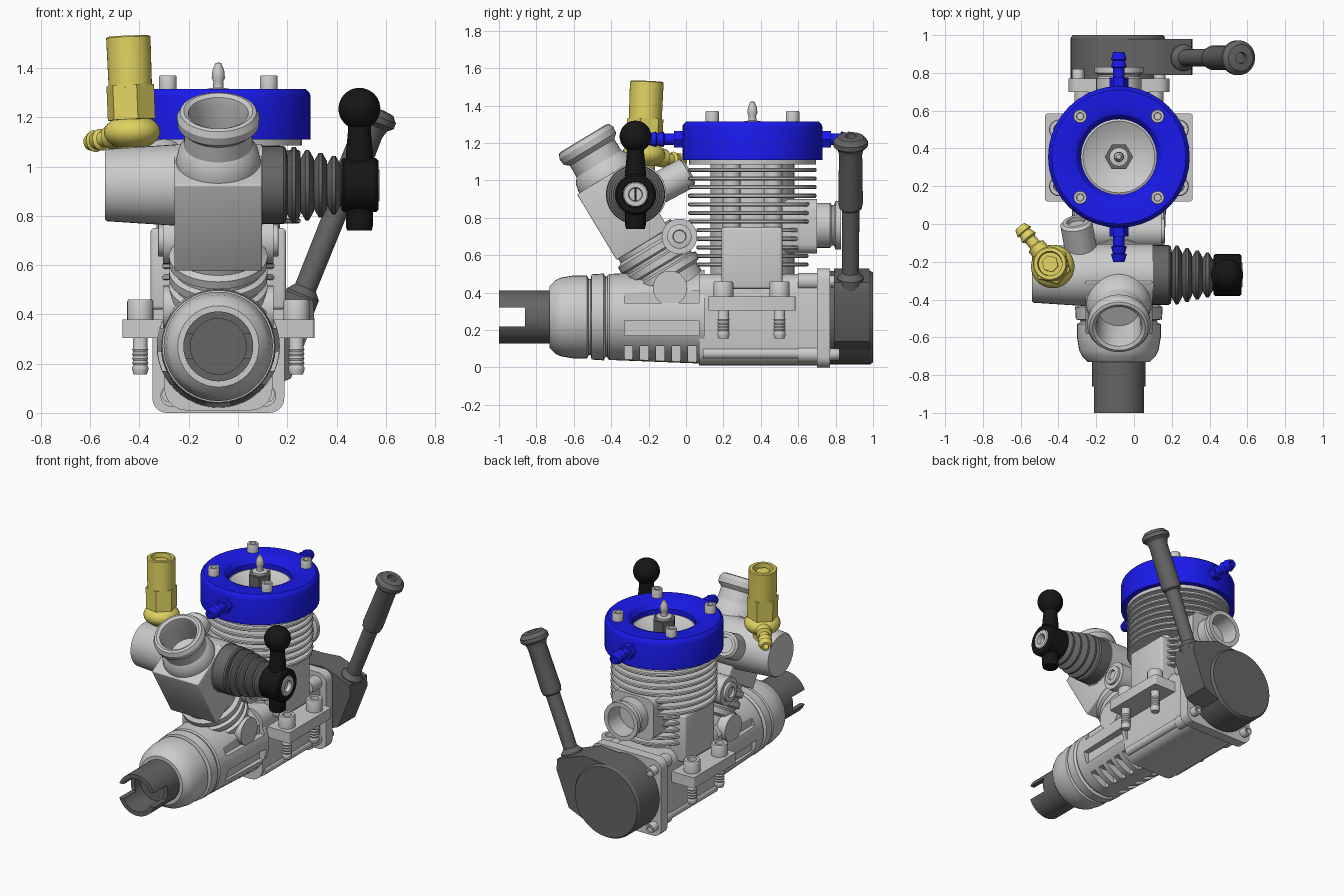
import bpy, bmesh, math
from mathutils import Vector, Matrix

if "Cube" in bpy.data.objects:
    bpy.data.objects.remove(bpy.data.objects["Cube"])

CX, CZ, CY = -0.08, 0.27, 0.355      # crank axis x/z, cylinder axis y
X, Y, Z = Vector((1, 0, 0)), Vector((0, 1, 0)), Vector((0, 0, 1))


def mat(name, c):
    m = bpy.data.materials.new(name)
    m.diffuse_color = (*c, 1)
    m.use_nodes = True
    m.node_tree.nodes["Principled BSDF"].inputs["Base Color"].default_value = m.diffuse_color
    return m


BLUE = mat("blue_anodised", (0.01, 0.01, 0.85))
BRASS = mat("brass", (0.75, 0.65, 0.12))
DARK = mat("dark_grey", (0.13, 0.13, 0.13))
BLACK = mat("black", (0.008, 0.008, 0.008))


def add(name, bm, m=None):
    bmesh.ops.recalc_face_normals(bm, faces=bm.faces)
    me = bpy.data.meshes.new(name)
    bm.to_mesh(me)
    bm.free()
    ob = bpy.data.objects.new(name, me)
    bpy.context.collection.objects.link(ob)
    if m:
        me.materials.append(m)
    return ob


def lathe(name, prof, origin, axis=Z, m=None, seg=40, scale=(1, 1, 1)):
    """Revolve (radius, distance) points about an axis."""
    bm = bmesh.new()
    vs = [bm.verts.new((r, 0, t)) for r, t in prof]
    es = [bm.edges.new(p) for p in zip(vs, vs[1:])]
    bmesh.ops.spin(bm, geom=vs + es, cent=(0, 0, 0), axis=(0, 0, 1), angle=math.tau, steps=seg)
    bmesh.ops.remove_doubles(bm, verts=bm.verts, dist=1e-5)
    rot = Vector(axis).to_track_quat('Z', 'Y').to_matrix().to_4x4()
    bm.transform(Matrix.Translation(origin) @ rot @ Matrix.Diagonal((*scale, 1)))
    return add(name, bm, m)


def rod(name, r, a, b, m=None, seg=32):
    a, b = Vector(a), Vector(b)
    n = (b - a).length
    return lathe(name, [(0, 0), (r, 0), (r, n), (0, n)], a, b - a, m, seg)


def box(name, lo, hi, m=None, bevel=0.0, axis=None, seg=3):
    lo, hi = Vector(lo), Vector(hi)
    bm = bmesh.new()
    bmesh.ops.create_cube(bm, size=1)
    bm.transform(Matrix.Translation((lo + hi) / 2) @ Matrix.Diagonal((*(hi - lo), 1)))
    if bevel:   # bevel only edges running along one axis, or all
        es = [e for e in bm.edges if axis is None or
              abs((e.verts[0].co - e.verts[1].co).normalized()[axis]) > 0.9]
        bmesh.ops.bevel(bm, geom=es, offset=bevel, segments=seg, affect='EDGES', profile=0.5)
    return add(name, bm, m)


def cut(ob, cutters):
    for c in cutters:
        md = ob.modifiers.new("cut", 'BOOLEAN')
        md.operation, md.object, md.solver = 'DIFFERENCE', c, 'EXACT'
        bpy.context.view_layer.objects.active = ob
        bpy.ops.object.modifier_apply(modifier=md.name)
        bpy.data.objects.remove(c)


def ball(r, c=0.0, n=12, a0=-90, a1=90):
    return [(max(0, r * math.cos(math.radians(a0 + (a1 - a0) * i / n))),
             c + r * math.sin(math.radians(a0 + (a1 - a0) * i / n))) for i in range(n + 1)]


def bolt(name, at, axis, r, h, shank=0.0, m=None):
    """Socket-head screw whose head sits on the given point."""
    p = [(0, -shank), (r * .5, -shank), (r * .62, -shank + .02), (r * .62, 0)] if shank else [(0, 0)]
    for i in range(5 if shank else 0):    # thread rings
        t = -shank + .03 + i * .018
        p[-1:-1] = [(r * .62, t), (r * .54, t + .009)]
    p += [(r, 0), (r, h * .9), (r * .92, h), (r * .55, h), (r * .5, h * .5), (0, h * .5)]
    return lathe(name, p, at, axis, m, 24)


# crankshaft sleeve with cross slot
shaft = lathe("drive_shaft", [(0, -.6), (.142, -.6), (.142, -1), (.113, -1), (.113, -.8), (0, -.8)],
              (CX, 0, CZ), Y, DARK)
cut(shaft, [box("slot", (-.5, -1.1, .22), (.4, -.86, .32))])

# nose and front housing with pockets and cooling slots
lathe("nose", [(0, -.73), (.165, -.73), (.195, -.7), (.21, -.67), (.222, -.6), (.222, -.53), (.203, -.52),
               (.203, -.51), (.228, -.505), (.232, -.44), (.215, -.43), (.215, -.4), (0, -.4)], (CX, 0, CZ), Y)
housing = lathe("front_housing", [(0, -.42), (.222, -.42), (.23, -.41), (.25, .1), (0, .1)], (CX, 0, CZ), Y, seg=48)
cutters = []
for s in (-1, 1):
    def sx(a, b):
        return sorted((CX + s * a, CX + s * b))
    for z0, z1 in ((.17, .25), (.345, .41)):
        a, b = sx(.195, .4)
        cutters.append(box("pocket", (a, -.33, z0), (b, .07, z1)))
    for i in range(5):
        a, b = sx(.05, .4)
        cutters.append(box("slot", (a, -.33 + .085 * i, -.02), (b, -.285 + .085 * i, .115)))
cut(housing, cutters)

# crankcase, rear plate and mounting lugs
box("crankcase", (CX - .22, .07, .01), (CX + .22, .72, .5), bevel=.09, axis=1, seg=5)
box("rear_plate", (CX - .268, .70, 0), (CX + .268, .77, .53), bevel=.06, axis=1, seg=5)
box("mounting_lugs", (CX - .39, .12, .305), (CX + .39, .585, .38), bevel=.012, axis=2)
for s in (-1, 1):
    rod("case_ridge", .03, (CX + s * .2, .09, .075), (CX + s * .2, .71, .075))
    for y in (.2, .5):
        bolt("lug_bolt", (CX + s * .317, y, .38), Z, .053, .08, .225)
    for z in (.07, .46):
        bolt("plate_screw", (CX + s * .215, .77, z), Y, .032, .05)
        rod("plate_screw_boss", .045, (CX + s * .19, .6, z), (CX + s * .19, .71, z))

# pull starter: drum, arm and grip
lathe("starter_drum", [(0, .76), (.25, .76), (.25, .985), (.24, 1), (0, 1)], (CX - .005, 0, CZ - .003), Y, DARK, 48)
bm = bmesh.new()
arm = [(-.08, .515), (.1, .53), (.16, .51), (.305, .455), (.31, .38), (.215, .14), (.1, .09), (-.08, .2)]
f = bm.faces.new([bm.verts.new((x, .79, z)) for x, z in arm])
g = bmesh.ops.extrude_face_region(bm, geom=[f])['geom']
bmesh.ops.translate(bm, vec=(0, .19, 0), verts=[v for v in g if isinstance(v, bmesh.types.BMVert)])
add("starter_arm", bm, DARK)
lathe("starter_grip", [(0, 0), (.07, 0), (.07, .13), (.045, .16), (.047, .52), (.06, .53), (.066, .56), (.062, .84),
                       (.07, .87), (.092, .89), (.092, .915), (.07, .94), (.03, .945), (.028, .92), (0, .92)],
      (.215, .88, .36), (.345, 0, .86), DARK)

# finned cylinder
C = (CX, CY, 0)
lathe("cylinder_core", [(0, .4), (.225, .4), (.225, 1.11), (0, 1.11)], C)
for i in range(12):
    z = .55 + .046 * i
    low = z < .75
    lathe("cooling_fin", [(0, z - .011), (.333, z - .011), (.34, z - .006), (.34, z + .006), (.333, z + .011),
                          (0, z + .011)], C, seg=48, scale=(.8 if low else .98, .88 if low else 1.01, 1))
lathe("cylinder_top_plate", [(0, 1.085), (.34, 1.085), (.34, 1.112), (0, 1.112)], C)
box("cylinder_side_block", (CX - .275, .19, .42), (CX + .275, .515, .75), bevel=.015)
for s in (-1, 1):
    rod("cylinder_column", .05, (CX + s * .2, CY - .11, .5), (CX + s * .2, CY - .11, 1.1))
    rod("cylinder_column", .05, (CX + s * .2, CY + .11, .5), (CX + s * .2, CY + .11, 1.1))

# exhaust port
lathe("exhaust_port", [(0, .5), (.12, .5), (.12, .77), (.108, .78), (.108, .79), (.13, .8), (.13, .83), (.1, .83),
                       (.1, .62), (0, .62)], (CX, 0, .76), Y)
box("exhaust_mount", (CX - .16, .5, .61), (CX + .16, .7, .9), bevel=.05, axis=1)

# water-cooled head, bolts, nipples and glow plug
lathe("cooling_head", [(.2, 1.11), (.375, 1.11), (.375, 1.285), (.37, 1.3), (.355, 1.315), (.25, 1.315),
                       (.225, 1.305), (.2, 1.27), (.2, 1.11)], C, m=BLUE, seg=40)
lathe("head_button", [(0, 1.1), (.202, 1.1), (.202, 1.235), (.19, 1.24), (.1, 1.19), (0, 1.19)], C)
for s in (-1, 1):
    for q in (-1, 1):
        bolt("head_bolt", (CX + s * .205, CY + q * .215, 1.312), Z, .036, .058)
    rod("nipple_hex", .05, (CX, CY + s * .35, 1.22), (CX, CY + s * .42, 1.22), BLUE, 6)
    lathe("water_nipple", [(0, .4), (.03, .4), (.03, .47), (.042, .475), (.032, .51), (.042, .515), (.03, .555),
                           (.016, .555), (.016, .5), (0, .5)], (CX, CY, 1.22), Y * s, BLUE, 24)
rod("plug_hex", .075, (CX, CY, 1.18), (CX, CY, 1.3), DARK, 6)
lathe("glow_plug_tip", [(0, 1.29), (.05, 1.29), (.05, 1.315), (.022, 1.32), (.02, 1.345), (.027, 1.36), (.024, 1.39),
                        (.012, 1.42), (0, 1.423)], C, seg=24)

# tilted carburettor neck, body block and intake
P, D = Vector((CX, -.14, .55)), Vector((0, -.517, .856))
lathe("carburettor_neck", [(0, -.25), (.175, -.25), (.175, -.09), (.2, -.075), (.2, -.04), (.18, -.03), (.18, -.015),
                           (.2, -.005), (.2, .03), (.18, .04), (.18, .055), (.2, .065), (.2, .1), (.175, .115),
                           (.175, .18), (0, .18)], P, D)
block = box("carburettor_block", (-.178, -.185, .14), (.178, .14, .55), bevel=.008)
block.data.transform(Matrix.Translation(P) @ Matrix.Rotation(math.atan2(.517, .856), 4, 'X'))
lathe("intake", [(0, .4), (.17, .4), (.172, .55), (.162, .6), (.14, .63), (.138, .7), (.15, .71), (.165, .725),
                 (.168, .76), (.155, .785), (.14, .79), (.122, .78), (.115, .75), (.115, .58), (0, .58)], P, D)

# throttle barrel, bellows and lever
B = (0, -.27, .925)
lathe("throttle_barrel", [(0, -.54), (.14, -.54), (.147, -.53), (.165, -.25), (.165, .1), (0, .1)], B, X)
bel = [(0, .08), (.158, .08), (.158, .185), (.15, .195)]
for i in range(4):
    t, r = .2 + .054 * i, .155 - .012 * i
    bel += [(r - .035, t), (r, t + .02), (r, t + .034), (r - .035, t + .054)]
lathe("throttle_bellows", bel + [(.085, .43), (0, .43)], B, X, DARK)
lathe("lever_hub", [(0, .42), (.1, .42), (.11, .43), (.11, .56), (.1, .57), (.07, .57), (.07, .545), (0, .545)],
      B, X, BLACK)
bolt("lever_screw", (.52, -.27, .925), X, .068, .055)
lathe("throttle_lever", [(0, .74), (.05, .74), (.055, .76), (.055, 1.05), (.046, 1.15)]
      + ball(.085, 1.235, 12, -57, 90), (.493, -.27, 0), Z, BLACK)

# clamp bosses on the carburettor mount
for y, z, r in ((-.035, .70, .095), (-.085, .425, .092)):
    rod("clamp_boss", r, (CX - .225, y, z), (CX + .225, y, z))
for s in (-1, 1):
    bolt("clamp_screw", (CX + s * .215, -.035, .70), X * s, .065, .03)
lathe("idle_screw_housing", [(0, 0), (.085, 0), (.085, .23), (.07, .245), (.05, .245), (.05, .22), (0, .22)],
      (-.27, -.2, .93), (-.15, .85, .45))

# brass needle valve and fuel nipple
N = Vector((-.43, -.225, 1.14))
lathe("needle_banjo", ball(.115), N, (-.03, .05, 1), BRASS, scale=(1, 1, .62))
rod("needle_stem", .06, N + Vector((0, 0, -.12)), N, BRASS)
ax = Vector((-.04, .04, 1))
rod("needle_hex", .1, N + ax * .05, N + ax * .19, BRASS, 6)
lathe("needle_sleeve", [(0, .18), (.088, .18), (.09, .385), (.084, .39), (.065, .39), (.062, .34), (0, .34)],
      N, ax, BRASS)
rod("needle_adjuster", .045, N + ax * .33, N + ax * .37, BRASS, 6)
lathe("fuel_nipple", [(0, .05), (.05, .05), (.05, .14), (.032, .15), (.032, .19), (.045, .2), (.034, .235),
                      (.045, .24), (.032, .275), (.018, .275), (.018, .22), (0, .22)],
      N, (-.165, .2, -.04), BRASS, 24)

# smooth shading with sharp edges kept
bpy.ops.object.select_all(action='DESELECT')
for ob in bpy.context.scene.objects:
    ob.select_set(True)
    bpy.context.view_layer.objects.active = ob
bpy.ops.object.shade_smooth_by_angle(angle=math.radians(32))
